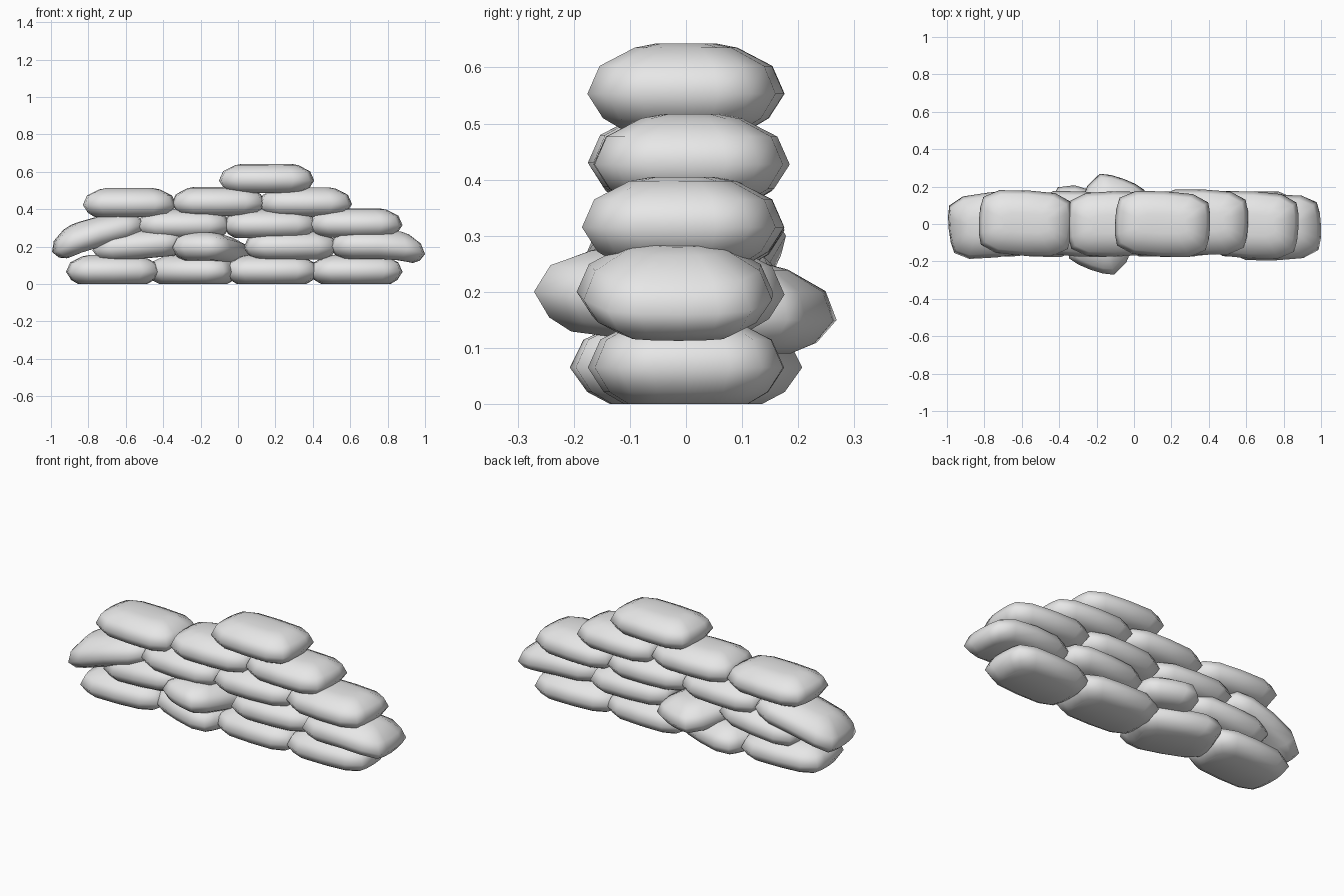
import bpy
import bmesh
from math import radians
from mathutils import Matrix

if "Cube" in bpy.data.objects:
    bpy.data.objects.remove(bpy.data.objects["Cube"], do_unlink=True)

# One plain cloth colour
cloth = bpy.data.materials.new("light_grey_cloth")
cloth.use_nodes = True
GREY = (0.8, 0.8, 0.8, 1)
cloth.diffuse_color = GREY
cloth.node_tree.nodes["Principled BSDF"].inputs["Base Color"].default_value = GREY

# Quarter of the plan outline (unit half sizes), mirrored to a full loop
QUARTER = [(1, 0), (0.985, 0.4), (0.93, 0.73), (0.6, 0.96), (0, 1)]
HALF = QUARTER + [(-x, y) for x, y in reversed(QUARTER[:-1])]
OUTLINE = HALF + [(x, -y) for x, y in reversed(HALF[1:-1])]

# Bulging side profile: (height share, inset from the outline)
PROFILE = [(0, 0.065), (0.14, 0.028), (0.42, 0), (0.74, 0.022), (0.95, 0.085), (1, 0.125)]


def sandbag(name, x, z, length=0.5, y=0, depth=0.35, height=0.155,
            yaw=0, pitch=0, droop=0):
    """Filled bag resting at height z; droop bends the +x (or -x) end down."""
    hx, hy = length / 2, depth / 2
    bm = bmesh.new()
    rings = []
    for share, inset in PROFILE:
        ring = []
        for u, v in OUTLINE:
            px, py = u * (hx - inset), v * (hy - inset)
            side = px / hx * (1 if droop > 0 else -1)
            sag = abs(droop) * max(0, side) ** 2
            ring.append(bm.verts.new((px, py, (share - 0.5) * height - sag)))
        rings.append(ring)
    count = len(OUTLINE)
    for low, high in zip(rings, rings[1:]):
        for i in range(count):
            j = (i + 1) % count
            bm.faces.new((low[i], low[j], high[j], high[i]))
    # Caps as strips across the bag, so bent ends stay clean
    for ring, flip in ((rings[0], True), (rings[-1], False)):
        half = count // 2
        for i in range(half):
            a, b = ring[i], ring[i + 1]
            c, d = ring[-(i + 1) % count], ring[-i % count]
            corners = list(dict.fromkeys((a, b, c, d)))
            bm.faces.new(corners[::-1] if flip else corners)
    bmesh.ops.recalc_face_normals(bm, faces=bm.faces)
    turn = Matrix.Rotation(radians(yaw), 4, "Z") @ Matrix.Rotation(radians(-pitch), 4, "Y")
    bm.transform(Matrix.Translation((x, y, z + height / 2)) @ turn)
    mesh = bpy.data.meshes.new(name)
    bm.to_mesh(mesh)
    bm.free()
    for face in mesh.polygons:
        face.use_smooth = True
    mesh.materials.append(cloth)
    obj = bpy.data.objects.new(name, mesh)
    bpy.context.collection.objects.link(obj)


# Ground course
sandbag("ground_bag_right_end", -0.67, 0.0, yaw=3)
sandbag("ground_bag_twisted", -0.24, 0.0, length=0.48, yaw=-20)
sandbag("ground_bag_middle", 0.18, 0.0, yaw=-2)
sandbag("ground_bag_left_end", 0.63, 0.0, yaw=2)

# Second course, with one bag lying crosswise
sandbag("second_bag_right", -0.53, 0.135, pitch=5, yaw=-3)
sandbag("second_bag_crosswise", -0.145, 0.11, length=0.52, yaw=70, pitch=-6)
sandbag("second_bag_middle", 0.28, 0.13, yaw=3)
sandbag("second_bag_left_drooping", 0.745, 0.135, length=0.51, y=-0.02,
        yaw=2, droop=0.04)

# Third course
sandbag("third_bag_right_drooping", -0.755, 0.2, length=0.51, y=-0.005,
        yaw=6, pitch=13, droop=-0.04)
sandbag("third_bag_middle_right", -0.29, 0.245, yaw=-3)
sandbag("third_bag_middle_left", 0.17, 0.245, yaw=2)
sandbag("third_bag_left", 0.63, 0.25, y=-0.005, depth=0.36, yaw=-3)

# Fourth course
sandbag("fourth_bag_right", -0.58, 0.358, y=0.005, depth=0.35, yaw=-3)
sandbag("fourth_bag_middle", -0.105, 0.365, yaw=1)
sandbag("fourth_bag_left", 0.36, 0.362, y=0.01, yaw=-2)

# Top bag
sandbag("top_bag", 0.153, 0.488, length=0.51, yaw=-3)
